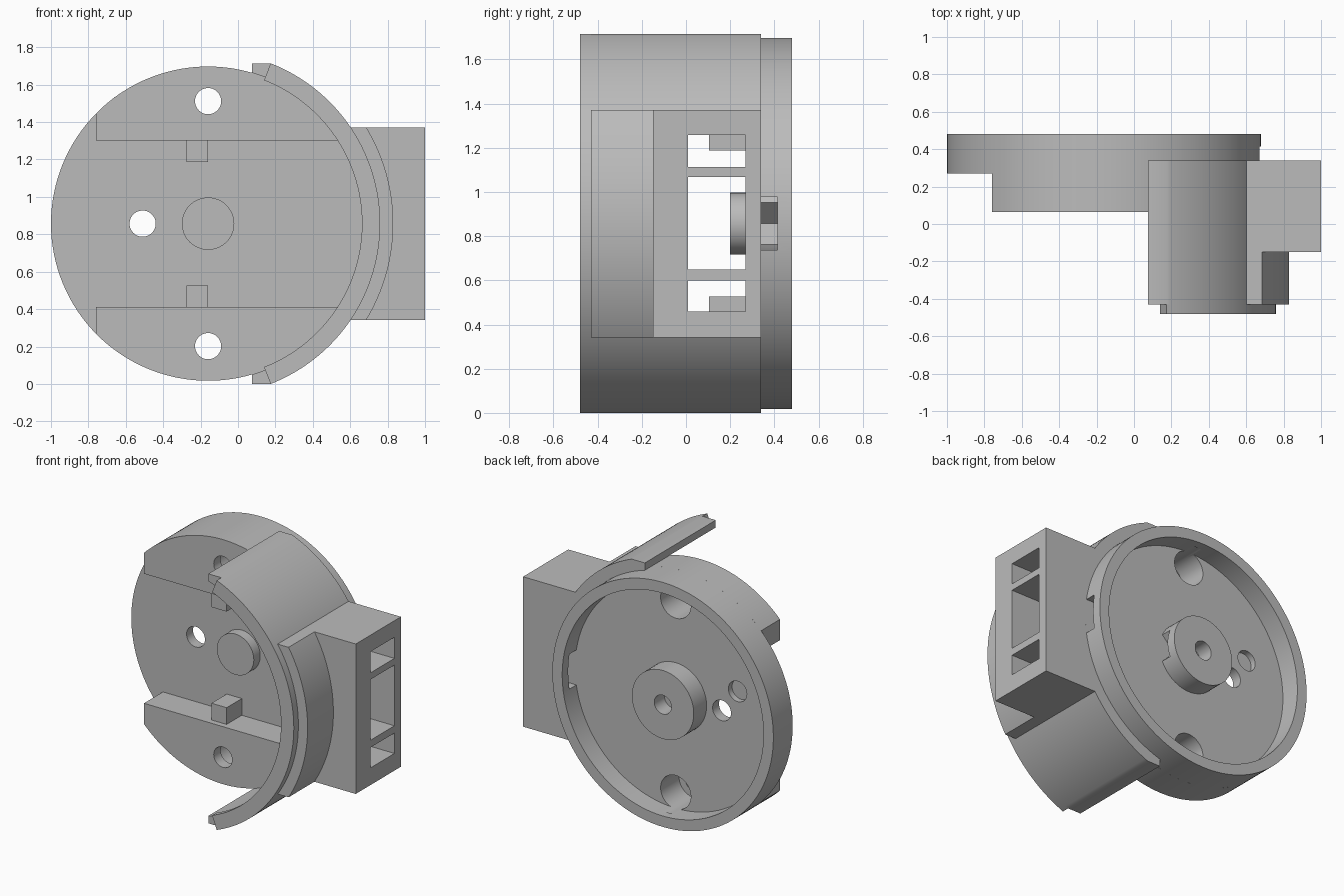
import bpy, bmesh
from math import sin, cos, asin, acos, pi

if "Cube" in bpy.data.objects:
    bpy.data.objects.remove(bpy.data.objects["Cube"])

CX, CZ = -0.16, 0.857      # housing axis, running along y
R, OUT = 0.84, 0.92        # disc radius, shroud outer radius
TOP = 2 * CZ

grey = bpy.data.materials.new("plain grey")
grey.use_nodes = True
grey.diffuse_color = (0.5, 0.5, 0.5, 1)
grey.node_tree.nodes["Principled BSDF"].inputs["Base Color"].default_value = (0.5, 0.5, 0.5, 1)


def arc(r, a0, a1, n=64):
    """Points on an arc around the housing axis."""
    return [(CX + r * cos(a0 + (a1 - a0) * i / n), CZ + r * sin(a0 + (a1 - a0) * i / n))
            for i in range(n + 1)]


def circle(r, x=CX, z=CZ, n=48):
    return [(x + r * cos(2 * pi * i / n), z + r * sin(2 * pi * i / n)) for i in range(n)]


def rect(x0, x1, z0, z1):
    return [(x0, z0), (x1, z0), (x1, z1), (x0, z1)]


def flip(points):
    """Mirror a profile top to bottom."""
    return [(x, TOP - z) for x, z in points]


def prism(name, points, y0, y1):
    """Extrude an xz profile from y0 to y1."""
    bm = bmesh.new()
    face = bm.faces.new([bm.verts.new((x, y0, z)) for x, z in points])
    new = bmesh.ops.extrude_face_region(bm, geom=[face])["geom"]
    bmesh.ops.translate(bm, vec=(0, y1 - y0, 0),
                        verts=[v for v in new if isinstance(v, bmesh.types.BMVert)])
    bmesh.ops.recalc_face_normals(bm, faces=bm.faces)
    mesh = bpy.data.meshes.new(name)
    bm.to_mesh(mesh)
    bm.free()
    mesh.materials.append(grey)
    ob = bpy.data.objects.new(name, mesh)
    bpy.context.collection.objects.link(ob)
    return ob


def select(ob):
    bpy.ops.object.select_all(action='DESELECT')
    ob.select_set(True)
    bpy.context.view_layer.objects.active = ob


def cut(ob, *cutters):
    """Subtract each (profile, y0, y1) from the part."""
    for cutter in cutters:
        tool = prism("cutter", *cutter)
        mod = ob.modifiers.new("cut", 'BOOLEAN')
        mod.operation, mod.solver, mod.object = 'DIFFERENCE', 'EXACT', tool
        select(ob)
        bpy.ops.object.modifier_apply(modifier=mod.name)
        bpy.data.objects.remove(tool)


parts = []

# Screw holes, wide at the back and narrow at the front
screw = circle(0.07, z=CZ + 0.655)
bore = circle(0.115, z=CZ + 0.655)
screw_cuts = [(screw, -0.1, 0.6), (flip(screw), -0.1, 0.6),
              (bore, 0.14, 0.42), (flip(bore), 0.14, 0.42)]

# Base disc with recessed back, side slot and holes
disc = prism("base_disc", circle(R, n=128), 0.27, 0.48)
cut(disc, (circle(0.765, n=128), 0.34, 0.6), *screw_cuts,
    (circle(0.07, x=-0.51), 0.1, 0.6),
    (circle(0.07, x=-0.63, z=1.02), 0.3, 0.6),
    (rect(0.4, 0.9, CZ - 0.12, CZ + 0.12), 0.34, 0.415))
parts.append(disc)

# Raised ledges and small stop blocks, top and bottom
ledge = [(-0.76, CZ + 0.445)] + arc(R, asin(0.445 / R), acos(-0.6 / R))
block = rect(-0.275, -0.16, CZ + 0.33, CZ + 0.445)
for side, shape in (("upper", lambda p: p), ("lower", flip)):
    ob = prism(side + "_ledge", shape(ledge), 0.065, 0.27)
    cut(ob, (shape(screw), -0.1, 0.6), (shape(bore), 0.14, 0.42))
    parts.append(ob)
    parts.append(prism(side + "_stop_block", shape(block), 0.105, 0.27))

# Front shaft stub
parts.append(prism("shaft_stub", circle(0.14, n=64), 0.2, 0.27))

# Back hub with blind hole and side notch
hub = prism("back_hub", circle(0.235, n=64), 0.335, 0.48)
cut(hub, (circle(0.065), 0.37, 0.6),
    ([(-0.04, CZ), (0.12, CZ - 0.16), (0.12, CZ + 0.16)], 0.34, 0.415))
parts.append(hub)

# Three side windows shared by shroud and connector box
windows = [(rect(0.4, 1.2, z0, z1), 0.01, 0.27)
           for z0, z1 in ((0.46, 0.6), (0.65, 1.067), (1.113, 1.258))]

# Curved shroud with squared ends
a_in, a_out = acos(0.235 / R), asin(CZ / OUT)
shroud = prism("shroud", arc(R, a_in, -a_in, 96) + [(0.075, 0)]
               + arc(OUT, -a_out, a_out, 96) + [(0.075, TOP)], -0.43, 0.34)
cut(shroud, *windows)
parts.append(shroud)
parts.append(prism("shroud_lip", arc(0.823, a_out, -a_out, 96)
                   + arc(OUT, -a_out, a_out, 96), -0.48, -0.43))

# Connector box and the thicker curved pad in front of it
H = 0.515
inner = arc(0.915, asin(H / 0.915), -asin(H / 0.915))
box = prism("connector_box", inner + [(1, CZ - H), (1, CZ + H)], -0.15, 0.34)
cut(box, *windows)
parts.append(box)
a_pad = asin(H / 0.99)
parts.append(prism("curved_pad", inner + arc(0.99, -a_pad, a_pad), -0.43, -0.15))

for ob in parts:
    select(ob)
    bpy.ops.object.shade_smooth_by_angle(angle=pi / 6)
